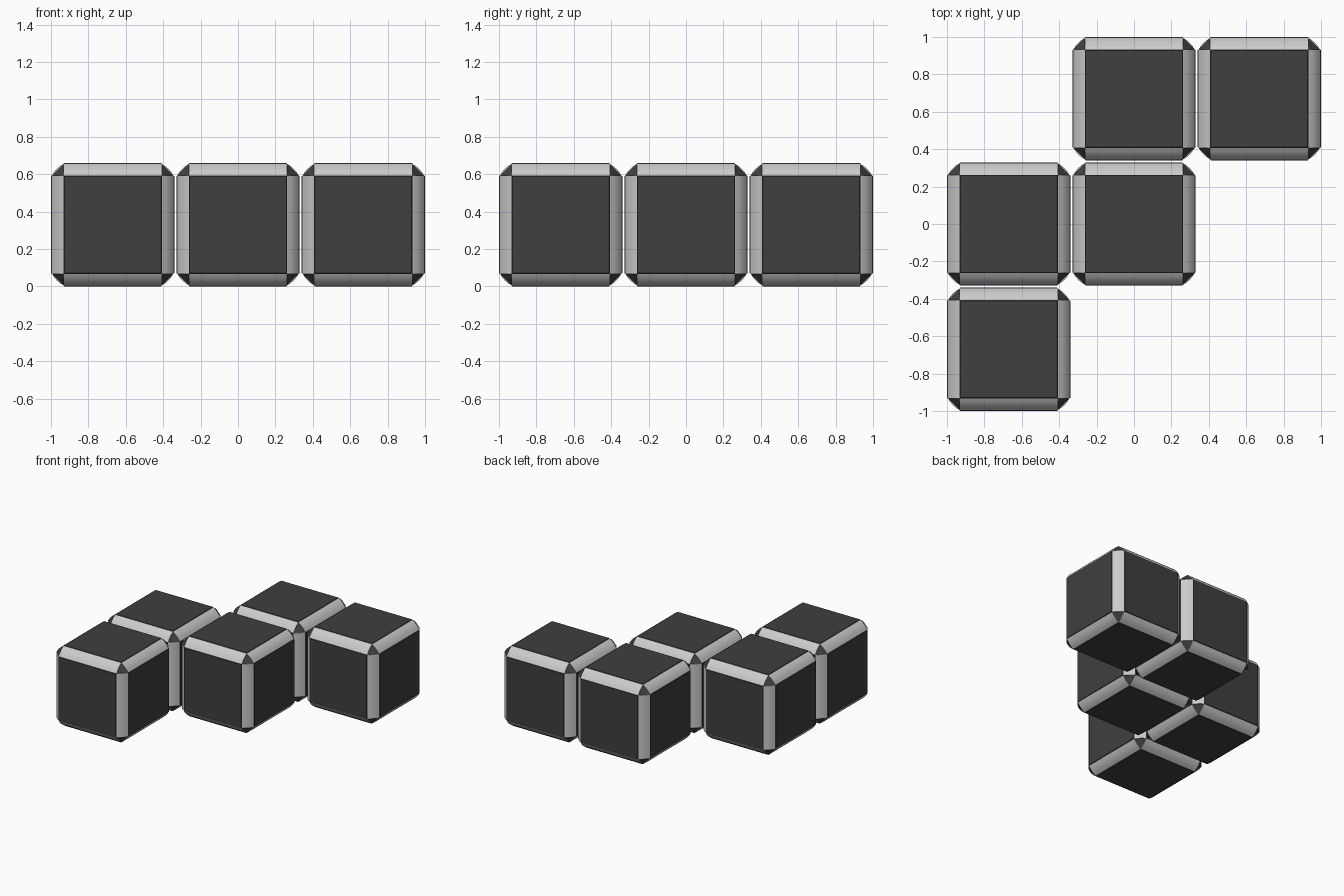
import bpy, bmesh, math
from mathutils import Vector

if "Cube" in bpy.data.objects:
    bpy.data.objects.remove(bpy.data.objects["Cube"])

HALF, PITCH = 0.33, 0.67      # outer half size of a block, block spacing
CORE, CUT, RIM = 0.324, 0.061, 0.006
BULGE, SEGS = 0.007, 4        # slight rounding of the edge strips

dark = bpy.data.materials.new("dark_panel")
dark.diffuse_color = (0.05, 0.05, 0.05, 1)
dark.use_nodes = True
dark.node_tree.nodes["Principled BSDF"].inputs["Base Color"].default_value = dark.diffuse_color


def panel_mesh():
    # Chamfered dark block with a shallow raised panel on each side
    bm = bmesh.new()
    bmesh.ops.create_cube(bm, size=2 * CORE)
    bmesh.ops.bevel(bm, geom=bm.edges[:], offset=CUT, offset_type='OFFSET',
                    segments=1, profile=0.5, affect='EDGES')
    sides = [f for f in bm.faces if f.calc_area() > 0.1]
    bmesh.ops.inset_individual(bm, faces=sides, thickness=RIM, depth=HALF - CORE)
    me = bpy.data.meshes.new("block_panels")
    bm.to_mesh(me)
    bm.free()
    me.materials.append(dark)
    return me


def strip_profile():
    # Shallow arc across the chamfer, closed behind by its chord
    chord = CUT * math.sqrt(2)
    r = (chord ** 2 / 4 + BULGE ** 2) / (2 * BULGE)
    a = math.asin(chord / 2 / r)
    mid = CORE - CUT / 2
    c = mid + (BULGE - r) / math.sqrt(2)
    return [(c + r * math.cos(math.pi / 4 + t), c + r * math.sin(math.pi / 4 + t))
            for t in [-a + 2 * a * i / SEGS for i in range(SEGS + 1)]]


def strip_mesh():
    # Twelve grey strips, four along each axis
    bm = bmesh.new()
    profile, length = strip_profile(), CORE - CUT
    for axis in range(3):
        for su in (-1, 1):
            for sv in (-1, 1):
                ends = []
                for w in (-length, length):
                    ring = []
                    for u, v in profile:
                        p = Vector((0, 0, 0))
                        p[axis] = w
                        p[(axis + 1) % 3] = u * su
                        p[(axis + 2) % 3] = v * sv
                        ring.append(bm.verts.new(p))
                    ends.append(ring)
                a, b = ends
                n = len(a)
                for i in range(n):
                    j = (i + 1) % n
                    bm.faces.new((a[i], a[j], b[j], b[i]))
                bm.faces.new(a)
                bm.faces.new(b)
    bmesh.ops.recalc_face_normals(bm, faces=bm.faces[:])
    me = bpy.data.meshes.new("edge_strips")
    bm.to_mesh(me)
    bm.free()
    return me


panels, strips = panel_mesh(), strip_mesh()

# Five blocks in a zigzag on the ground
for n, (cx, cy) in enumerate([(-1, -1), (-1, 0), (0, 0), (0, 1), (1, 1)]):
    for name, me in (("block_panels", panels), ("edge_strips", strips)):
        ob = bpy.data.objects.new(f"{name}_{n + 1}", me)
        ob.location = (cx * PITCH, cy * PITCH, HALF)
        bpy.context.collection.objects.link(ob)

# Smooth the strips across their width only
strip_ob = bpy.data.objects["edge_strips_1"]
strip_ob.select_set(True)
bpy.context.view_layer.objects.active = strip_ob
bpy.ops.object.shade_smooth_by_angle(angle=math.radians(30))
